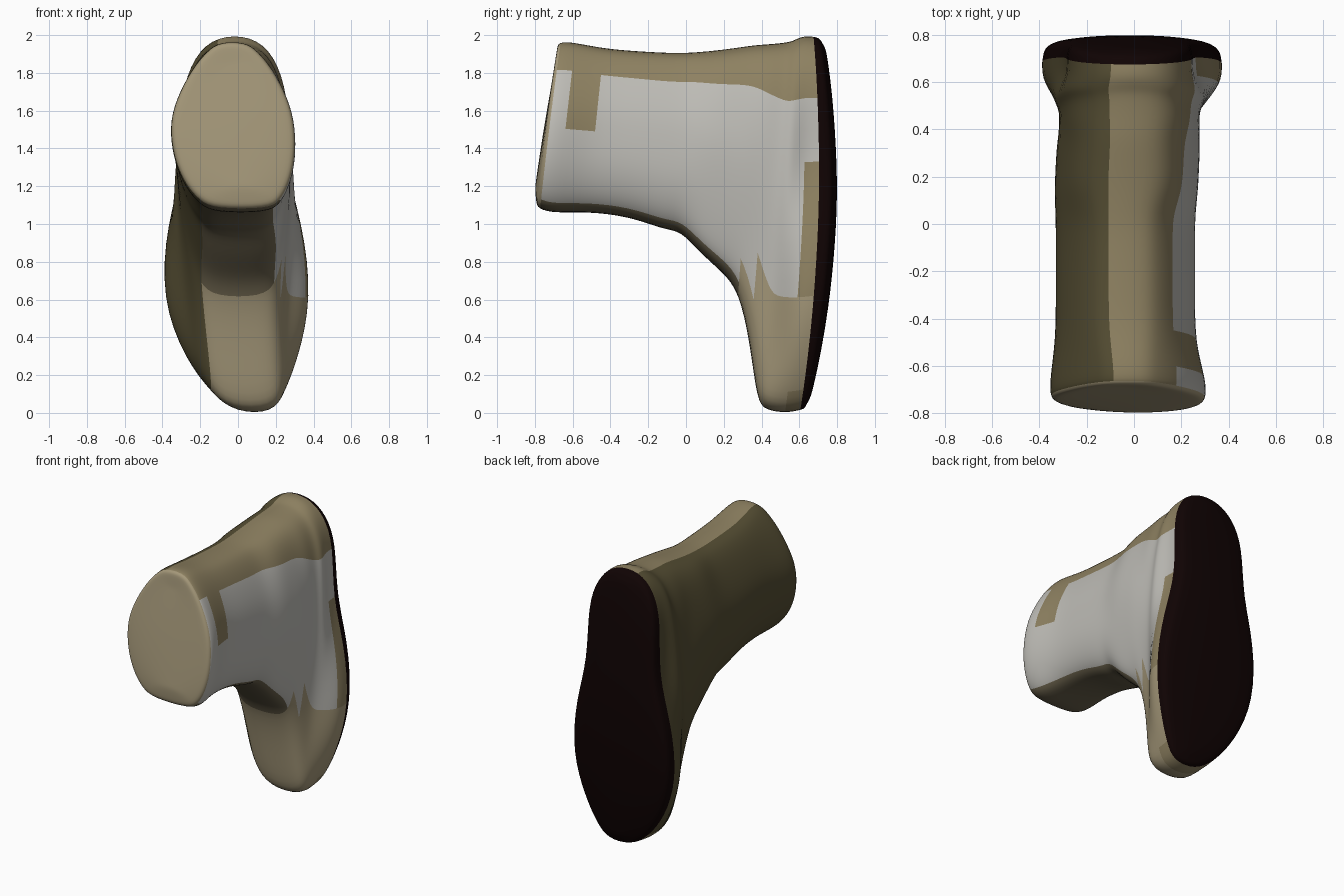
import bpy, bmesh, math

if "Cube" in bpy.data.objects:
    bpy.data.objects.remove(bpy.data.objects["Cube"])

U = [0, .05, .14, .3, .5, .66, .85, .95, 1]      # heights within a section


def mat(name, c):
    m = bpy.data.materials.new(name)
    m.diffuse_color = (*c, 1)
    m.use_nodes = True
    m.node_tree.nodes["Principled BSDF"].inputs["Base Color"].default_value = m.diffuse_color
    return m


PALE = mat("pale_leather", (.51, .50, .465))
TAN = mat("tan_leather", (.27, .22, .12))
BUFF = mat("buff_leather", (.37, .31, .19))
OLIVE = mat("olive_leather", (.09, .075, .033))
BROWN = mat("brown_shadow", (.15, .125, .075))
DARK = mat("dark_rubber", (.005, .001, .001))


def ring(bm, s):
    """One closed outline: y bottom/top/bulge, z bottom/top, x bottom/top, half widths."""
    yb, yt, bulge, zb, zt, xb, xt, ws = s

    def pt(u, w, side):
        y = yb + (yt - yb) * u + bulge * 4 * u * (1 - u)
        xc = xb * (1 - u) ** 9 + xt * min(1, u * 2)
        return bm.verts.new((xc + side * w, y, zb + (zt - zb) * u))
    right = [pt(u, w, 1) for u, w in zip(U, ws)]
    left = [pt(u, w, -1) for u, w in zip(U, ws)]
    return right + left[::-1]


def shrink(s, fx, fz, dy):
    yb, yt, bulge, zb, zt, xb, xt, ws = s
    c, h = (zb + zt) / 2, (zt - zb) / 2
    return (yb + dy, yt + dy, bulge, c - h * fz, c + h * fz, xb, xt, [w * fx for w in ws])


def loft(name, sections, mats, pick, cap):
    """Skin the outlines and close only the end with index cap."""
    bm = bmesh.new()
    rings = [ring(bm, s) for s in sections]
    n = len(rings[0])
    for i, (a, b) in enumerate(zip(rings, rings[1:])):
        for k in range(n):
            f = bm.faces.new((a[k], b[k], b[(k + 1) % n], a[(k + 1) % n]))
            f.material_index = pick(i, k)
    r = rings[cap]
    for k in range(len(U) - 1):
        q = [r[k], r[k + 1], r[n - 2 - k], r[n - 1 - k]]
        f = bm.faces.new(q if cap == 0 else q[::-1])
        f.material_index = pick(0, k)
    for f in bm.faces:
        f.smooth = True
    # make the closed end face outward
    bm.normal_update()
    out = -1 if cap == 0 else 1
    if sum(f.normal.y for f in bm.faces if r[4] in f.verts) * out < 0:
        bmesh.ops.reverse_faces(bm, faces=bm.faces)
    me = bpy.data.meshes.new(name)
    bm.to_mesh(me)
    bm.free()
    for m in mats:
        me.materials.append(m)
    ob = bpy.data.objects.new(name, me)
    bpy.context.collection.objects.link(ob)
    mod = ob.modifiers.new("smooth", 'SUBSURF')
    mod.levels = mod.render_levels = 2
    return ob


# upper: shaft end, shaft, ankle, vamp, toe, down to the welt line
cuff = [.15, .215, .275, .325, .335, .30, .21, .13, .07]
leg = [.13, .19, .245, .29, .295, .275, .205, .145, .08]
ankle = [.13, .20, .24, .28, .31, .295, .24, .18, .09]
vamp = [.11, .18, .225, .26, .30, .295, .265, .20, .10]
welt = [.09, .19, .30, .40, .36, .26, .275, .21, .09]
end = (-.785, -.675, -.005, 1.08, 1.965, .02, -.03, cuff)
edge = (.605, .675, .062, .012, 1.995, .09, -.018, welt)
upper = [
    shrink(end, .45, .75, -.015), shrink(end, .9, .93, -.008), end,
    (-.70, -.60, 0, 1.055, 1.965, .02, -.03, cuff),
    (-.54, -.44, 0, 1.065, 1.93, 0, -.043, leg),
    (-.30, -.25, 0, 1.04, 1.915, 0, -.043, leg),
    (-.11, -.05, 0, .965, 1.905, 0, -.043, leg),
    (-.03, .05, 0, .965, 1.91, 0, -.043, leg),
    (.08, .16, 0, .84, 1.92, .02, -.035, ankle),
    (.19, .27, 0, .745, 1.935, .01, -.03, ankle),
    (.28, .37, 0, .645, 1.95, .0, -.025, ankle),
    (.34, .45, .01, .36, 1.955, .01, -.02, vamp),
    (.375, .54, .02, .06, 1.965, .06, -.02, vamp),
    (.42, .57, .03, .01, 1.975, .08, -.02, [w * 1.1 for w in vamp]),
    (.53, .62, .045, -.005, 2.0, .09, -.018, welt),
    edge]


def upper_mat(i, k):
    if i < 2 or (9 < i < 14 and (k < 2 or k > 15)):        # shaft end, toe cap
        return 2
    if k in (0, 16, 17):                                   # underside
        return 1 if i > 9 else 4
    if k >= 9:                                             # left side
        return 3
    if k >= 6 or (i == 3 and k in (4, 5)) or (i == 14 and k in (3, 4)):
        return 1
    return 2 if i >= 11 and k < 3 else 0


loft("boot_upper", upper, [PALE, TAN, BUFF, OLIVE, BROWN], upper_mat, 0)

# sole: slightly domed, curved shell closing the back, joined along the welt line
bottom = (.635, .715, .098, .035, 1.975, .09, -.018, [w * .94 for w in welt])
sole = [edge,
        (.625, .70, .085, .018, 1.99, .09, -.018, [w * .985 for w in welt]),
        bottom, shrink(bottom, .85, .975, .012), shrink(bottom, .4, .95, .026)]
loft("boot_sole", sole, [DARK], lambda i, k: 0, -1)
